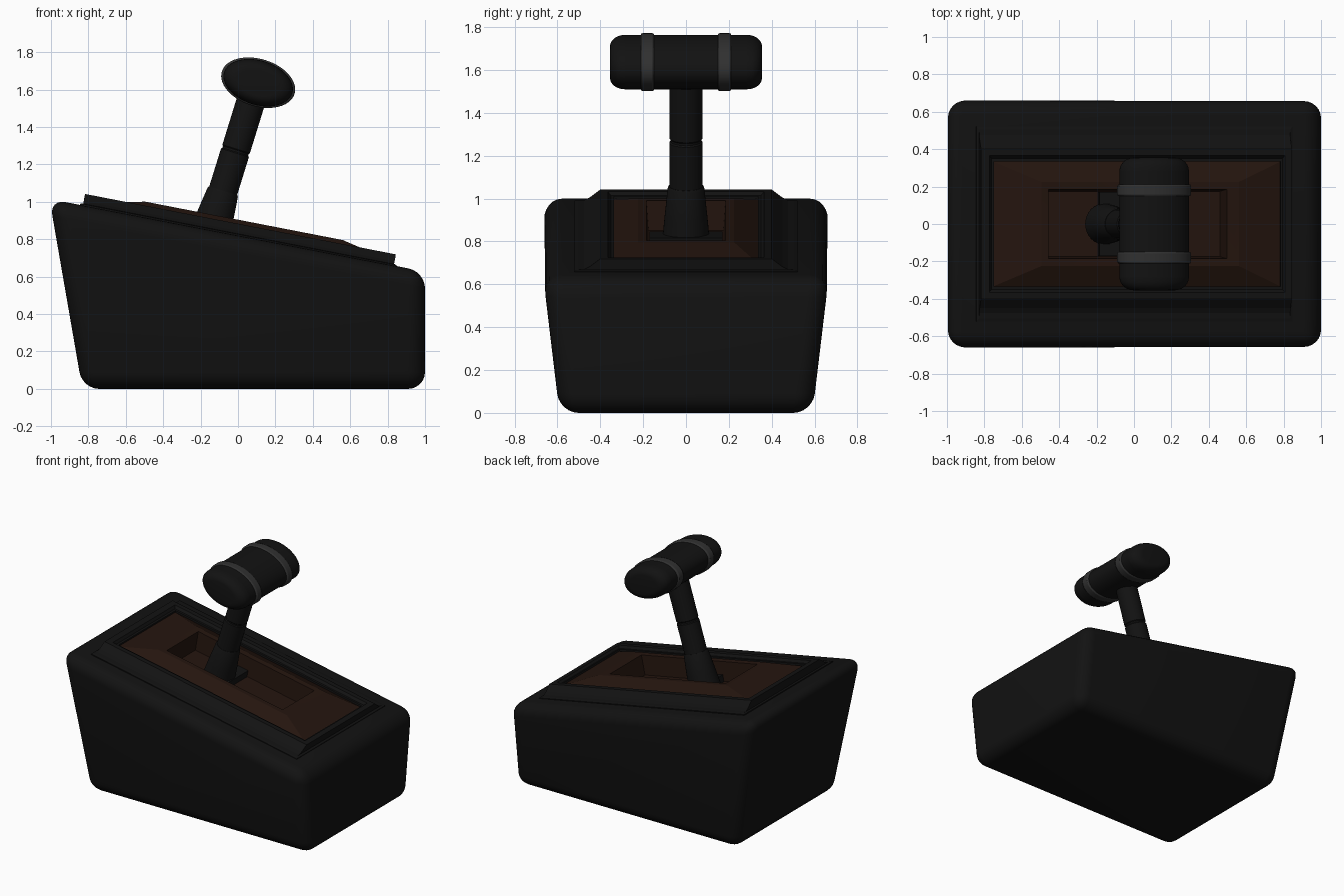
import bpy, bmesh
from math import radians, sin, cos, pi

if "Cube" in bpy.data.objects:
    bpy.data.objects.remove(bpy.data.objects["Cube"])

SLOPE = radians(11)      # tilt of the top deck
LEAN = radians(17.2)     # tilt of the lever
DECK_Z = 0.82            # deck height at x = 0


def material(name, rgb):
    m = bpy.data.materials.new(name)
    m.diffuse_color = (*rgb, 1)
    m.use_nodes = True
    m.node_tree.nodes["Principled BSDF"].inputs["Base Color"].default_value = m.diffuse_color
    return m


black = material("black_plastic", (0.006, 0.006, 0.006))
brown = material("dark_brown", (0.018, 0.0075, 0.0045))
grey = material("grey_band", (0.03, 0.03, 0.03))


def finish(name, bm, mat, angle=30, loc=(0, 0, 0), rot=(0, 0, 0), scale=(1, 1, 1)):
    bmesh.ops.recalc_face_normals(bm, faces=bm.faces)
    me = bpy.data.meshes.new(name)
    bm.to_mesh(me)
    bm.free()
    ob = bpy.data.objects.new(name, me)
    bpy.context.collection.objects.link(ob)
    ob.location, ob.rotation_euler, ob.scale = loc, rot, scale
    me.materials.append(mat)
    bpy.ops.object.select_all(action='DESELECT')
    ob.select_set(True)
    bpy.context.view_layer.objects.active = ob
    bpy.ops.object.shade_smooth_by_angle(angle=radians(angle))
    return ob


def bridge(bm, rings):
    for a, b in zip(rings, rings[1:]):
        n = len(a)
        for i in range(n):
            bm.faces.new((a[i], a[(i + 1) % n], b[(i + 1) % n], b[i]))


def stepped_panel(name, loops, mat, floor):
    """Nested rectangles (x0, x1, half_y, height) on the sloping deck."""
    bm = bmesh.new()
    rings = [[bm.verts.new((x, y, h)) for x, y in ((x0, -hy), (x1, -hy), (x1, hy), (x0, hy))]
             for x0, x1, hy, h in loops]
    bridge(bm, rings)
    if floor:
        bm.faces.new(rings[-1])
    return finish(name, bm, mat, 10, (0, 0, DECK_Z), (0, SLOPE, 0))


def lathe(name, profile, mat, n=40, cap=True, **place):
    """Revolve (radius, height) points about the local z axis."""
    bm = bmesh.new()
    rings = [[bm.verts.new((r * cos(2 * pi * i / n), r * sin(2 * pi * i / n), h)) for i in range(n)]
             for r, h in profile]
    bridge(bm, rings)
    if cap:
        bm.faces.new(rings[0])
        bm.faces.new(rings[-1])
    return finish(name, bm, mat, **place)


# Wedge-shaped housing: tapered, rounded, with a well sunk in the deck
bm = bmesh.new()
low = [bm.verts.new(p) for p in ((-.832, -.59, 0), (1, -.59, 0), (1, .59, 0), (-.832, .59, 0))]
high = [bm.verts.new(p) for p in ((-1.008, -.668, 1.015), (1, -.668, .627),
                                  (1, .668, .627), (-1.008, .668, 1.015))]
bridge(bm, [low, high])
bm.faces.new(low)
bm.faces.new(high)
bmesh.ops.recalc_face_normals(bm, faces=bm.faces)
bmesh.ops.bevel(bm, geom=bm.edges[:], offset=0.09, offset_type='OFFSET',
                segments=6, profile=0.5, affect='EDGES', clamp_overlap=True)
deck = max((f for f in bm.faces if f.normal.z > 0.9), key=lambda f: f.calc_area())
bmesh.ops.inset_region(bm, faces=[deck], thickness=0.3)
well = bmesh.ops.extrude_discrete_faces(bm, faces=[deck])["faces"][0]
bmesh.ops.translate(bm, verts=well.verts[:], vec=(-.015, 0, -.08))
finish("housing", bm, black, 40)

# Chamfered frame lying on the deck
stepped_panel("deck_frame", [
    (-.860, .862, .520, -.010), (-.860, .862, .520, .006), (-.845, .850, .505, .010),
    (-.845, .848, .475, .012), (-.845, .848, .450, .024), (-.845, .848, .400, .062),
    (-.800, .810, .365, .062), (-.785, .800, .350, .045), (-.770, .790, .335, .045),
    (-.770, .790, .335, .010)], black, False)

# Raised brown surround with the lever slot
stepped_panel("slot_panel", [
    (-.775, .795, .335, .030), (-.520, .555, .225, .083), (-.480, .490, .185, .080),
    (-.470, .480, .175, -.060)], brown, True)

# Sliding block in the slot
bm = bmesh.new()
bmesh.ops.create_cube(bm, size=1)
bmesh.ops.scale(bm, verts=bm.verts, vec=(.15, .34, .05))
bmesh.ops.translate(bm, verts=bm.verts, vec=(-.11, 0, -.035))
finish("slider_block", bm, black, 30, (0, 0, DECK_Z), (0, SLOPE, 0))

# Lever: flared boot and two shaft sections with a groove between
lever = dict(loc=(-.082, 0, 1.05), rot=(0, LEAN, 0))
lathe("lever_boot", [(.110, -.25), (.100, -.14), (.085, .0), (.080, .01)], black, **lever)
lathe("lever_shaft", [(.078, -.02), (.078, .222), (.072, .228), (.072, .238),
                      (.077, .244), (.077, .56)], black, **lever)

# Oval grip lying across the lever, with rounded ends
grip = dict(loc=(.108, 0, 1.637), rot=(pi / 2, LEAN, 0), scale=(.191, .119, 1))
half = [(.58 + .42 * cos(t * pi / 12), .285 + .07 * sin(t * pi / 12)) for t in range(7)]
lathe("grip", [(r, -h) for r, h in reversed(half)] + half, black, n=56, **grip)

# Grey bands round the grip
for side, y in (("front", .18), ("back", -.18)):
    band = [(.98, -.03), (1.04, -.03), (1.065, -.022), (1.065, .022), (1.04, .03), (.98, .03)]
    lathe(f"grip_band_{side}", [(r, y + h) for r, h in band], grey, n=56, cap=False, **grip)
